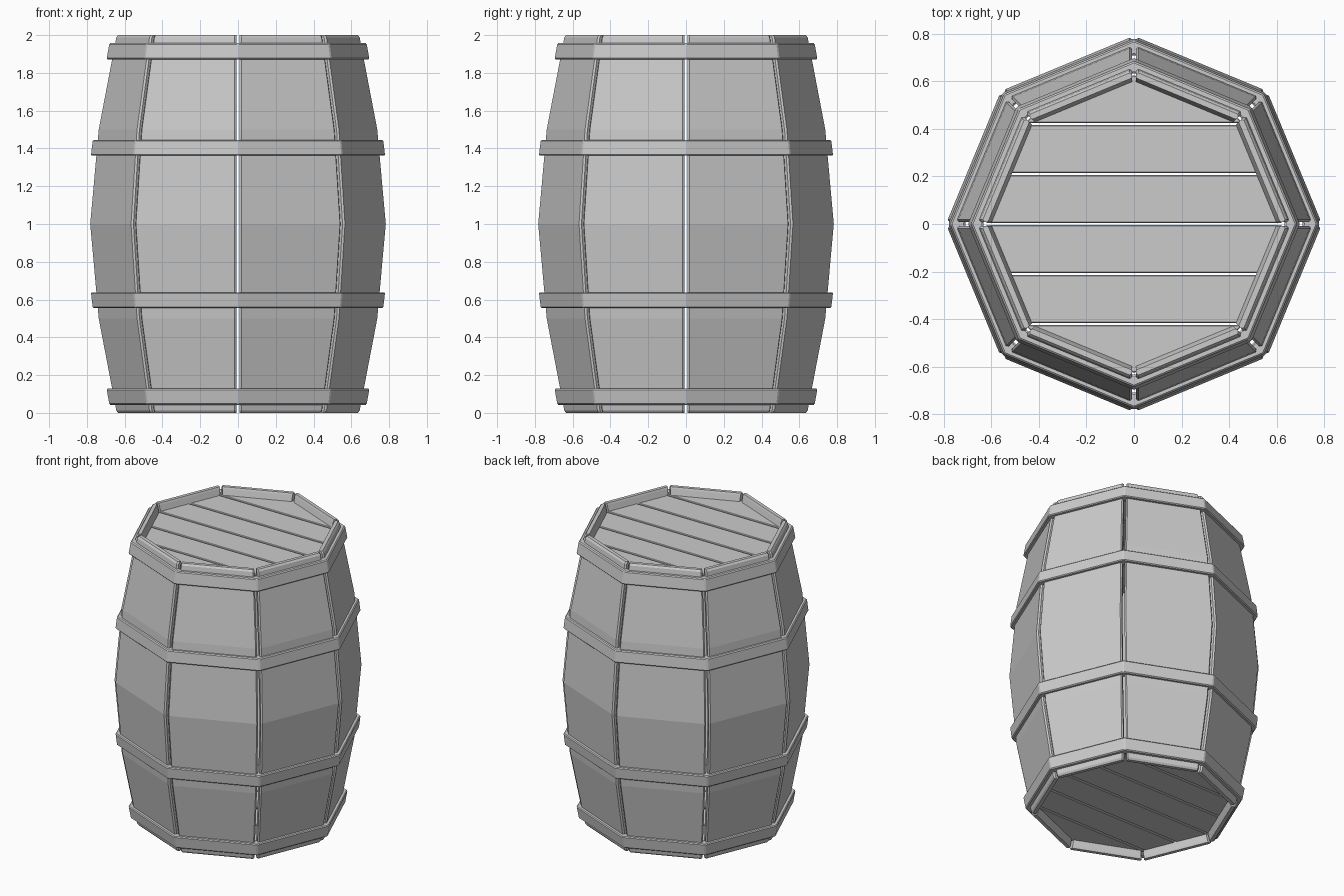
import bpy, bmesh
from math import sin, cos, pi, radians
from mathutils import Vector

if "Cube" in bpy.data.objects:
    bpy.data.objects.remove(bpy.data.objects["Cube"])

HALF = pi / 8          # half the angle of one octagon side
GAP = 0.009            # half gap between staves
CH = 0.011             # chamfer on stave long edges


def finish(bm, name, bevel=0.0):
    bmesh.ops.recalc_face_normals(bm, faces=bm.faces[:])
    me = bpy.data.meshes.new(name)
    bm.to_mesh(me)
    bm.free()
    ob = bpy.data.objects.new(name, me)
    bpy.context.collection.objects.link(ob)
    if bevel:
        mod = ob.modifiers.new("edge_bevel", 'BEVEL')
        mod.width = bevel
        mod.segments = 1
        mod.limit_method = 'ANGLE'
        mod.angle_limit = radians(40)
    return ob


def skin(bm, rings, closed=False):
    """Join equal-length rings of points into a surface, capped unless closed."""
    vs = [[bm.verts.new(p) for p in r] for r in rings]
    n = len(vs[0])
    pairs = list(zip(vs, vs[1:] + vs[:1])) if closed else list(zip(vs, vs[1:]))
    for a, b in pairs:
        for i in range(n):
            j = (i + 1) % n
            bm.faces.new((a[i], a[j], b[j], b[i]))
    if not closed:
        bm.faces.new(vs[0])
        bm.faces.new(vs[-1])


# Bulging profile: (z, outer corner radius, inner corner radius), lower half mirrored up
lower = [(0.0, 0.642, 0.617), (0.012, 0.652, 0.612), (0.055, 0.660, 0.600),
         (0.5, 0.745, 0.685), (1.0, 0.790, 0.730)]
profile = lower + [(2 - z, ro, ri) for z, ro, ri in reversed(lower[:-1])]


def stave(index):
    mid = HALF + index * pi / 4
    out, side = Vector((cos(mid), sin(mid), 0)), Vector((-sin(mid), cos(mid), 0))
    rings = []
    for z, ro, ri in profile:
        ao, ai = ro * cos(HALF), ri * cos(HALF)
        wo, wi = ro * sin(HALF) - GAP, ri * sin(HALF) - GAP
        section = [(ao, CH - wo), (ao, wo - CH), (ao - CH, wo - CH * 0.4), (ai, wi),
                   (ai, -wi), (ao - CH, CH * 0.4 - wo)]
        rings.append([out * a + side * s + Vector((0, 0, z)) for a, s in section])
    bm = bmesh.new()
    skin(bm, rings)
    finish(bm, f"stave_{index + 1}")


def octagon(r, z):
    return [Vector((r * cos(i * pi / 4), r * sin(i * pi / 4), z)) for i in range(8)]


def hoop(name, section):
    bm = bmesh.new()
    skin(bm, [octagon(r, z) for r, z in section], closed=True)
    finish(bm, name, 0.006)


def lid(name, z0, z1):
    # octagonal disc sliced into six planks
    pitch, half_gap = 0.21, 0.005
    for k in range(-3, 3):
        bm = bmesh.new()
        skin(bm, [octagon(0.625, z0), octagon(0.625, z1)])
        for y, d in ((k * pitch + half_gap, -1), ((k + 1) * pitch - half_gap, 1)):
            if abs(y) > 0.6:
                continue
            geom = bm.verts[:] + bm.edges[:] + bm.faces[:]
            bmesh.ops.bisect_plane(bm, geom=geom, plane_co=(0, y, 0),
                                   plane_no=(0, d, 0), clear_outer=True)
            bmesh.ops.holes_fill(bm, edges=[e for e in bm.edges if e.is_boundary])
        finish(bm, f"{name}_plank_{k + 4}", 0.004)


# Staves
for i in range(8):
    stave(i)

# Hoops, built in mirrored pairs about mid height
end_hoop = [(0.683, 0.043), (0.698, 0.128), (0.635, 0.128), (0.635, 0.043)]
middle_hoop = [(0.771, 0.555), (0.781, 0.638), (0.71, 0.638), (0.71, 0.555)]
for part, section in (("end_hoop", end_hoop), ("middle_hoop", middle_hoop)):
    hoop("lower_" + part, section)
    hoop("upper_" + part, [(r, 2 - z) for r, z in section])

# Recessed lids
lid("bottom_lid", 0.052, 0.10)
lid("top_lid", 1.90, 1.948)
